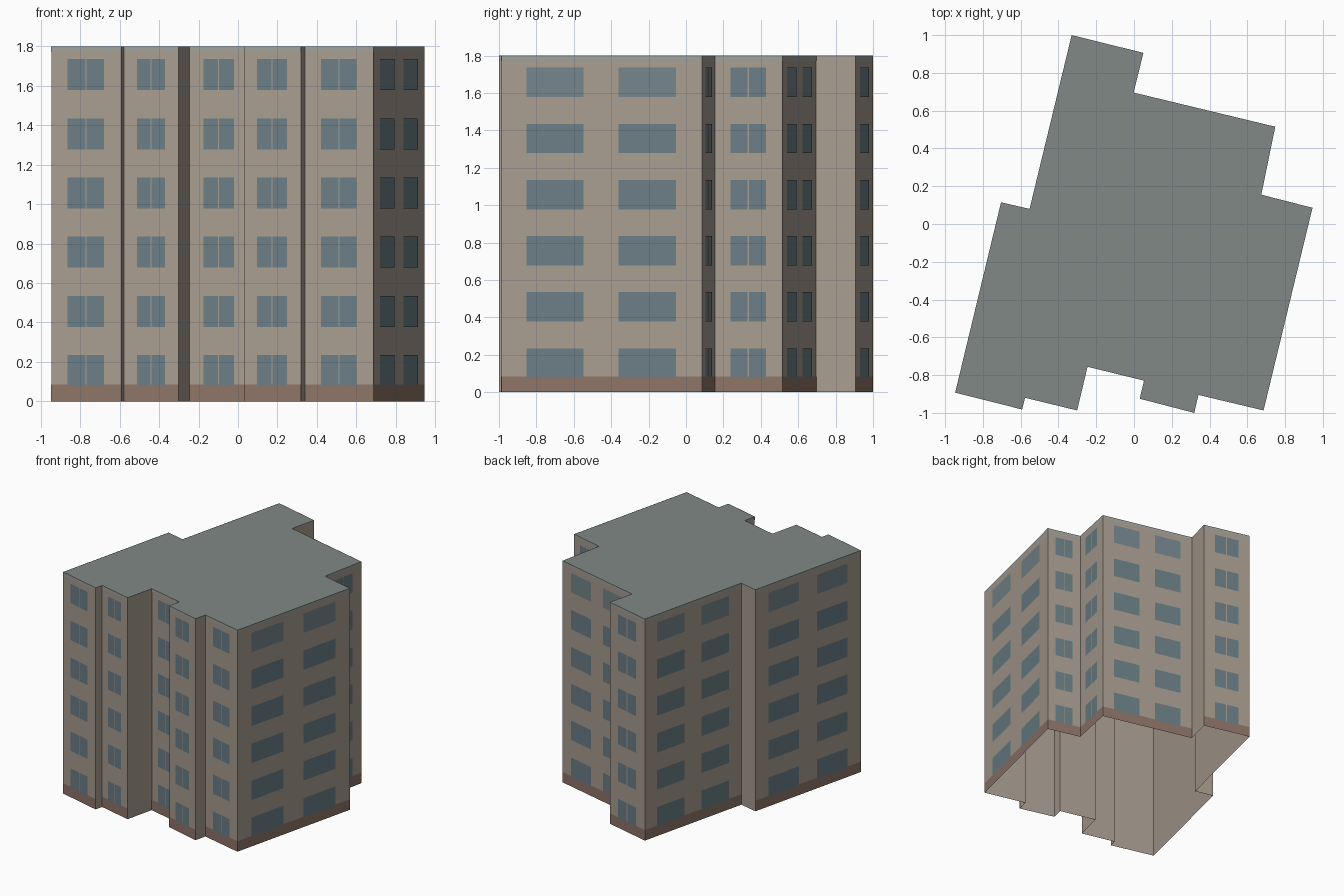
import bpy
from mathutils import Vector

if "Cube" in bpy.data.objects:
    bpy.data.objects.remove(bpy.data.objects["Cube"])

HEIGHT, FLOORS, STOREY = 1.8, 6, 0.3

# Footprint corners, counterclockwise; the letter describes the wall starting there:
# P = pair of narrow windows, W = two wide windows, N = plain return wall
FOOTPRINT = [
    (-.947, -.893, "P"), (-.592, -.982, "N"), (-.577, -.920, "P"),
    (-.301, -.987, "N"), (-.246, -.756, "P"), (.053, -.829, "N"),
    (.030, -.925, "P"), (.319, -1.0, "N"), (.341, -.905, "P"),
    (.686, -.987, "W"), (.945, .086, "P"), (.674, .155, "P"),
    (.748, .515, "W"), (-.002, .696, "N"), (.050, .906, "P"),
    (-.330, 1.0, "W"), (-.553, .080, "N"), (-.704, .115, "W"),
]
SPANS = {"P": [(.235, .487), (.503, .755)], "W": [(.125, .41), (.585, .87)]}


def make_object(name, verts, faces, color):
    mesh = bpy.data.meshes.new(name)
    mesh.from_pydata(verts, [], faces)
    mat = bpy.data.materials.new(name + "_color")
    mat.diffuse_color = (*color, 1)
    mat.use_nodes = True
    mat.node_tree.nodes["Principled BSDF"].inputs["Base Color"].default_value = mat.diffuse_color
    mesh.materials.append(mat)
    obj = bpy.data.objects.new(name, mesh)
    bpy.context.collection.objects.link(obj)
    return obj


def panel(wall, span, z0, z1, offset):
    """Corners of an upright rectangle just outside a wall."""
    a, b = wall
    d = b - a
    out = Vector((d.y, -d.x)).normalized() * offset
    p, q = a + d * span[0] + out, a + d * span[1] + out
    return [(*p, z0), (*q, z0), (*q, z1), (*p, z1)]


def make_panels(name, quads, color):
    verts = [v for quad in quads for v in quad]
    faces = [range(i, i + 4) for i in range(0, len(verts), 4)]
    return make_object(name, verts, faces, color)


corners = [Vector(c[:2]) for c in FOOTPRINT]
n = len(corners)
walls = [(corners[i], corners[(i + 1) % n], FOOTPRINT[i][2]) for i in range(n)]

# Outer walls, open underneath
ring = [(*c, 0) for c in corners] + [(*c, HEIGHT) for c in corners]
sides = [(i, (i + 1) % n, (i + 1) % n + n, i + n) for i in range(n)]
make_object("walls", ring, sides, (.39, .335, .28))

# Flat roof
make_object("roof", ring[n:], [range(n)], (.22, .25, .24))

# Base course, roof trim and windows on the main walls
base, trim, windows, top_windows = [], [], [], []
for a, b, kind in walls:
    if kind == "N":
        continue
    base.append(panel((a, b), (0, 1), 0, .085, .001))
    trim.append(panel((a, b), (0, 1), 1.772, HEIGHT, .001))
    for floor in range(FLOORS):
        z = .078 + floor * STOREY
        top_wide = kind == "W" and floor == FLOORS - 1
        target = top_windows if top_wide else windows
        target += [panel((a, b), s, z, z + .157, .002) for s in SPANS[kind]]

make_panels("base_course", base, (.27, .175, .14))
make_panels("roof_trim", trim, (.36, .36, .33))
make_panels("windows", windows, (.145, .21, .235))
make_panels("top_floor_wide_windows", top_windows, (.175, .235, .26))
